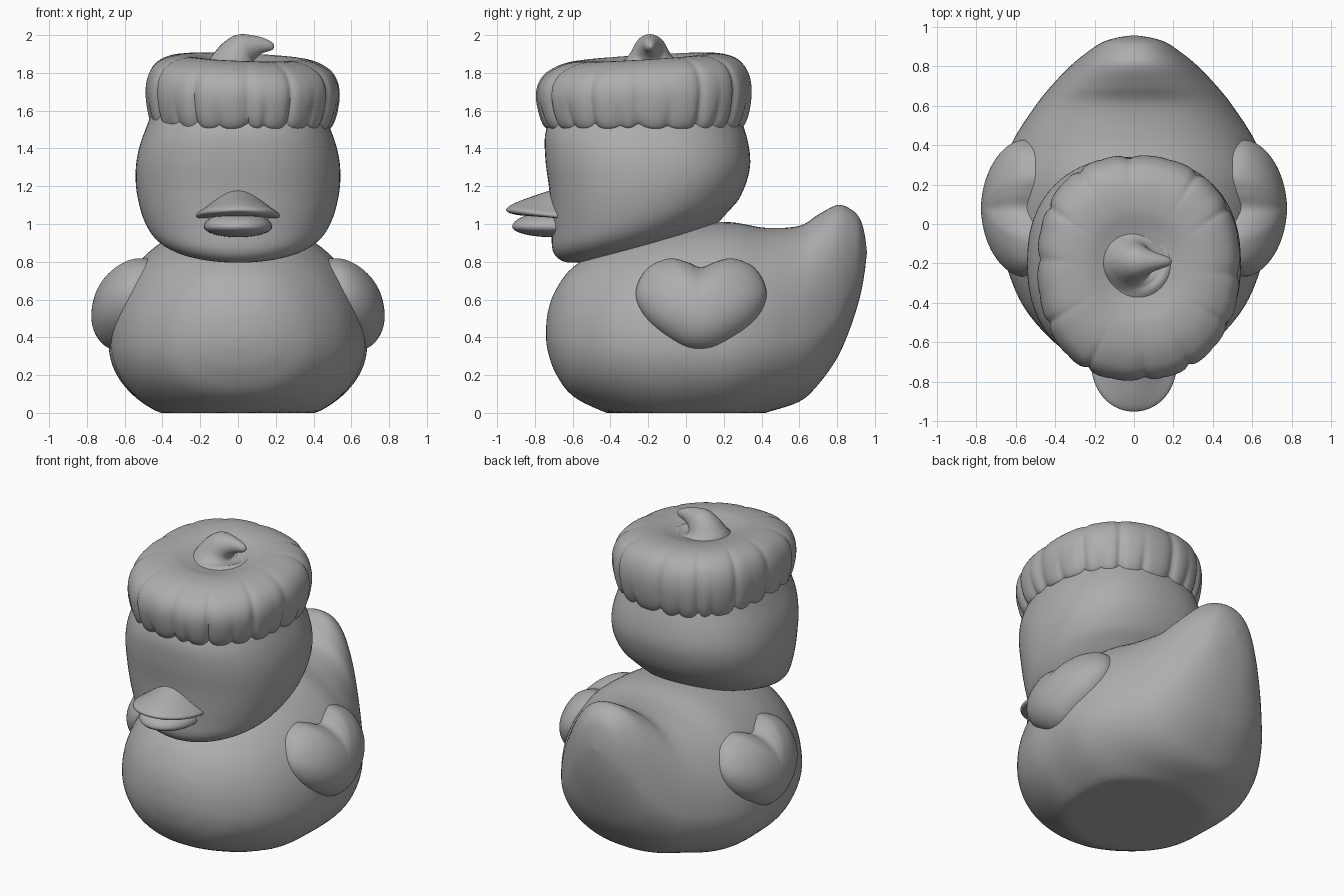
import bpy, bmesh, random
from math import sin, cos, pi, exp, sqrt, radians
from mathutils import Vector

cube = bpy.data.objects.get("Cube")
if cube:
    bpy.data.objects.remove(cube, do_unlink=True)

TAU = 2 * pi
random.seed(4)

grey = bpy.data.materials.new("plain_grey")
grey.use_nodes = True
COLOUR = (0.42, 0.42, 0.42, 1)
grey.diffuse_color = COLOUR
grey.node_tree.nodes["Principled BSDF"].inputs["Base Color"].default_value = COLOUR


def smooth_path(points, steps, closed=False):
    """Catmull-Rom interpolation of tuples of any length."""
    pts = [Vector(p) for p in points]
    n = len(pts)
    get = (lambda i: pts[i % n]) if closed else (lambda i: pts[max(0, min(n - 1, i))])
    out = []
    for i in range(n if closed else n - 1):
        a, b, c, d = (get(i + k) for k in (-1, 0, 1, 2))
        for s in range(steps):
            t = s / steps
            out.append(b + (c - a) * (t / 2) + (a * 2 - b * 5 + c * 4 - d) * (t * t / 2)
                       + (b * 3 - a - c * 3 + d) * (t ** 3 / 2))
    return out if closed else out + [pts[-1]]


def loft(name, rings, angle=50):
    """Skin equal-length closed rings and cap both ends."""
    bm = bmesh.new()
    rows = [[bm.verts.new(p) for p in ring] for ring in rings]
    for low, high in zip(rows, rows[1:]):
        for i in range(len(low)):
            j = (i + 1) % len(low)
            bm.faces.new((low[i], low[j], high[j], high[i]))
    bm.faces.new(rows[0][::-1])
    bm.faces.new(rows[-1])
    bmesh.ops.recalc_face_normals(bm, faces=bm.faces)
    mesh = bpy.data.meshes.new(name)
    bm.to_mesh(mesh)
    bm.free()
    mesh.materials.append(grey)
    obj = bpy.data.objects.new(name, mesh)
    bpy.context.collection.objects.link(obj)
    bpy.ops.object.select_all(action='DESELECT')
    obj.select_set(True)
    bpy.context.view_layer.objects.active = obj
    bpy.ops.object.shade_smooth_by_angle(angle=radians(angle))
    return obj


def turn(n):
    return [TAU * i / n for i in range(n)]


def power(v, p):
    return abs(v) ** p * (1 if v >= 0 else -1)


# Body with upturned tail: y, underside, top, half width, height of widest point
body = [(-.742, .40, .44, .02, .42), (-.73, .32, .54, .13, .42), (-.69, .21, .65, .26, .40),
        (-.6, .09, .77, .405, .38), (-.42, 0, .88, .56, .37), (-.2, -.07, .96, .65, .36),
        (0, -.08, 1, .675, .36), (.23, -.06, 1.01, .68, .36), (.42, 0, .98, .615, .37),
        (.6, .06, .99, .5, .4), (.7, .15, 1.05, .42, .44), (.8, .29, 1.1, .325, .53),
        (.87, .45, 1.08, .24, .66), (.92, .61, 1.03, .165, .77), (.945, .74, .95, .09, .82),
        (.957, .84, .86, .01, .85)]
rings = []
for y, low, top, w, mid in smooth_path(body, 5):
    rings.append([(w * power(sin(a), .88), y,
                   max(0, mid + cos(a) * (top - mid if cos(a) > 0 else mid - low)))
                  for a in turn(96)])
loft("body", rings, 35)

# Head: height, tilt, front, back, half width, roundness
head = [(.87, .25, -.4, .05, .1, 1), (.885, .25, -.55, .12, .28, 1),
        (.915, .25, -.65, .17, .385, .98), (.97, .22, -.705, .22, .46, .94),
        (1.06, .15, -.712, .28, .51, .9), (1.2, .07, -.722, .325, .54, .87),
        (1.35, 0, -.745, .34, .535, .86), (1.5, 0, -.74, .31, .49, .87),
        (1.65, 0, -.66, .24, .41, .9), (1.72, 0, -.5, .1, .2, 1)]
rings = []
for z, tilt, front, back, w, p in smooth_path(head, 5):
    mid, half = (front + back) / 2, (back - front) / 2
    ring = []
    for a in turn(80):
        y = mid + half * power(sin(a), p)
        ring.append((w * power(cos(a), p), y, z + tilt * (y + .2)))
    rings.append(ring)
loft("head", rings)

# Puffy cap: irregular creases, every second one only near the rim
creases = [(TAU * (i + random.uniform(-.3, .3)) / 24, i % 2) for i in range(24)]


def crease_depth(a, rim):
    depth = 0
    for angle, short in creases:
        gap = abs((a - angle + pi) % TAU - pi)
        strength = rim ** 3 * .6 if short else min(1, rim * 1.3)
        depth += strength * (.6 * exp(-(gap / .06) ** 2) + .4 * exp(-(gap / .02) ** 2))
    return depth


profile = [(.72, 1.58, 1), (.83, 1.515, 1), (.905, 1.505, 1), (.965, 1.565, 1), (1, 1.67, .7),
           (.985, 1.755, .5), (.92, 1.82, .4), (.81, 1.86, .3), (.67, 1.88, .15),
           (.5, 1.88, .04), (.35, 1.86, 0), (.15, 1.835, 0), (.02, 1.83, 0)]
rings = []
for r, z, rim in smooth_path(profile, 4):
    ring = []
    for a in turn(240):
        dent = crease_depth(a, max(rim, 0))
        rr = r * (1 - .04 * dent) * (1 + .01 * sin(3 * a + 1))
        x, y = .515 * rr * power(cos(a), .88), .572 * rr * power(sin(a), .88)
        lean = max(0, min(1, (z - 1.6) / .25))
        lift = lean * (.06 * y - .04 * x) - .008 * dent * lean
        lift += max(0, 1.6 - z) / .1 * .025 * dent
        ring.append((x + .02, y - .22, z + lift))
    rings.append(ring)
loft("pumpkin_cap", rings, 60)

# Curled stem: x, z, radius
stem = smooth_path([(0, 1.8, .26), (0, 1.835, .2), (0, 1.865, .145), (.01, 1.895, .112),
                    (.035, 1.922, .092), (.075, 1.938, .066), (.12, 1.945, .045),
                    (.16, 1.942, .03), (.182, 1.936, .018), (.19, 1.933, .004)], 5)
rings = []
for i, (x, z, r) in enumerate(stem):
    ahead, behind = stem[min(i + 1, len(stem) - 1)], stem[max(i - 1, 0)]
    d = Vector((ahead[0] - behind[0], ahead[1] - behind[1])).normalized()
    rings.append([(x + d.y * r * cos(a), -.19 + r * .95 * sin(a), z - d.x * r * cos(a))
                  for a in turn(32)])
loft("cap_stem", rings)

# Upper bill: bell-shaped cross-section with a thick rounded lip
rings = []
for i in range(25):
    t = sin(i / 24 * pi / 2) * .999
    w, fat = .222 * sqrt(1 - t ** 2.5), sqrt(1 - t ** 5)
    ring = []
    for a in turn(48):
        u, s = power(cos(a), .9), power(sin(a), .75)
        bell = .1 * (1 - t) ** 1.1 * (cos(pi * u) + 1) / 2
        arch = .03 * (1 - u * u)
        z = 1.04 + .035 * t + arch * (1 - t) + s * .032 * fat + (bell if s > 0 else 0)
        ring.append((w * u, -.65 - .302 * t, z))
    rings.append(ring)
loft("upper_bill", rings, 70)

# Lower bill, arched to follow the upper one
rings = []
for i in range(25):
    b = pi * (i + .1) / 24.2
    rings.append([(.18 * sin(b) * cos(a), -.7 - .22 * cos(b),
                   .985 + .055 * sin(b) * sin(a) + (.025 * sin(b) * sin(a) if sin(a) > 0 else 0))
                  for a in turn(40)])
loft("lower_bill", rings)

# Heart-shaped wings: half outline as offset from the heart's middle, height
half = [(.08, .8), (.17, .817), (.285, .765), (.345, .65), (.32, .54), (.235, .44), (.1, .352)]
outline = [(0, .77)] + half + [(0, .33)] + [(-y, z) for y, z in reversed(half)]
outline = smooth_path(outline, 6, closed=True)


def wing_base(y, z):
    return .63 - .12 * (z - .5) - .6 * (z - .5) ** 2 - .35 * y * y


for side, name in ((1, "left_wing"), (-1, "right_wing")):
    rings = [[(side * .42, y + .08, z) for y, z in outline]]
    for i in range(19):
        s = cos(i / 18 * pi / 2 * .99)
        ring = []
        for y0, z0 in outline:
            y, z = y0 * s, .59 + (z0 - .59) * s
            ring.append((side * (wing_base(y, z) + .153 * sqrt(1 - s ** 2.3)), y + .08, z))
        rings.append(ring)
    loft(name, rings)
